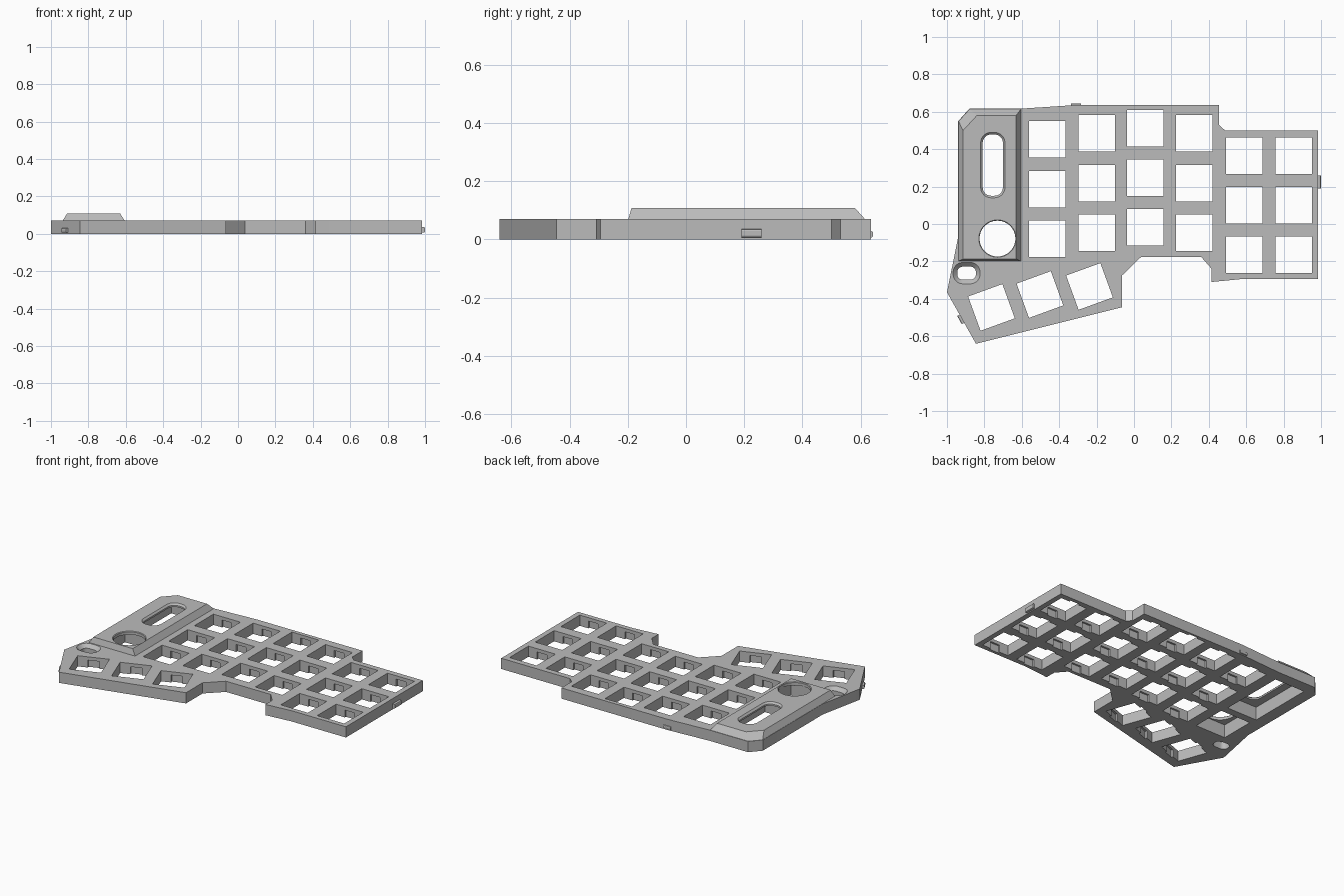
import bpy, bmesh, math
from mathutils import Matrix, Vector

cube = bpy.data.objects.get("Cube")
if cube:
    bpy.data.objects.remove(cube, do_unlink=True)

THICK, HUMP_TOP = 0.07, 0.108
KEY, PITCH = 0.195, 0.265

grey = bpy.data.materials.new("matte grey")
grey.use_nodes = True
grey.diffuse_color = (0.5, 0.5, 0.5, 1)
grey.node_tree.nodes["Principled BSDF"].inputs["Base Color"].default_value = (0.5, 0.5, 0.5, 1)


def loft(bm, rings):
    """Closed solid through matching rings given as (points, z)."""
    loops = [[bm.verts.new((x, y, z)) for x, y in pts] for pts, z in rings]
    n = len(loops[0])
    for low, high in zip(loops, loops[1:]):
        for i in range(n):
            j = (i + 1) % n
            bm.faces.new((low[i], low[j], high[j], high[i]))
    bm.faces.new(loops[0][::-1])
    bm.faces.new(loops[-1])


def box(bm, centre, size, z0, z1, angle=0):
    m = (Matrix.Translation((centre[0], centre[1], (z0 + z1) / 2))
         @ Matrix.Rotation(angle, 4, 'Z')
         @ Matrix.Diagonal((size[0], size[1], z1 - z0, 1)))
    bmesh.ops.create_cube(bm, size=1, matrix=m)


def rounded(cx, cy, w, h, r, steps=8):
    """Counter-clockwise rounded rectangle."""
    pts = []
    for k, (sx, sy) in enumerate(((1, 1), (-1, 1), (-1, -1), (1, -1))):
        for i in range(steps + 1):
            a = math.pi / 2 * (k + i / steps)
            pts.append((cx + sx * (w / 2 - r) + r * math.cos(a),
                        cy + sy * (h / 2 - r) + r * math.sin(a)))
    return pts


def finish(bm, name):
    bmesh.ops.recalc_face_normals(bm, faces=bm.faces)
    mesh = bpy.data.meshes.new(name)
    bm.to_mesh(mesh)
    bm.free()
    ob = bpy.data.objects.new(name, mesh)
    bpy.context.collection.objects.link(ob)
    mesh.materials.append(grey)
    return ob


def combine(body, bm, operation):
    """Apply one exact boolean and drop the helper."""
    tool = finish(bm, "cutter")
    mod = body.modifiers.new("bool", 'BOOLEAN')
    mod.operation, mod.solver, mod.object = operation, 'EXACT', tool
    deps = bpy.context.evaluated_depsgraph_get()
    mesh = bpy.data.meshes.new_from_object(body.evaluated_get(deps))
    body.modifiers.clear()
    body.data = mesh
    bpy.data.objects.remove(tool, do_unlink=True)


# Plate with its stepped outline
outline = [(-.94, .55), (-.88, .617), (-.6, .617), (-.31, .636), (.455, .636),
           (.455, .53), (.487, .5), (.985, .5), (.985, -.293), (.59, -.293),
           (.415, -.31), (.415, -.24), (.36, -.177), (.037, -.177),
           (-.064, -.275), (-.064, -.445), (-.845, -.64), (-1, -.365), (-.94, -.07)]
bm = bmesh.new()
loft(bm, [(outline, 0), (outline, THICK)])
case = finish(bm, "case_plate")

# Raised housing with sloping sides
base = [(-.938, -.198), (-.605, -.198), (-.605, .614), (-.879, .614), (-.938, .549)]
crown = [(-.914, -.187), (-.63, -.187), (-.63, .58), (-.84, .58), (-.914, .5)]
bm = bmesh.new()
loft(bm, [(crown, THICK / 2), (base, THICK), (crown, HUMP_TOP)])
combine(case, bm, 'UNION')

# Key positions: staggered columns, then the turned thumb cluster
keys = []
for x, top in ((-.465, .452), (-.2, .484), (.06, .513), (.323, .484), (.59, .366), (.853, .366)):
    keys += [(x, top - row * PITCH, 0) for row in range(3)]
keys += [(x, y, math.radians(20)) for x, y in ((-.762, -.446), (-.503, -.377), (-.238, -.334))]

# Square key holes
bm = bmesh.new()
for x, y, a in keys:
    box(bm, (x, y), (KEY, KEY), -.1, .2, a)
combine(case, bm, 'DIFFERENCE')

# Clip notches hidden below the top lip
bm = bmesh.new()
for x, y, a in keys:
    box(bm, (x, y), (.07, KEY + .024), -.1, .048, a)
combine(case, bm, 'DIFFERENCE')

# Hollows under the raised housing
bm = bmesh.new()
box(bm, (-.75, .32), (.22, .44), -.1, .086)
box(bm, (-.742, -.065), (.22, .23), -.1, .086)
combine(case, bm, 'DIFFERENCE')

# Display slot, knob hole and small oval opening, with chamfered rims
bm = bmesh.new()
for cx, cy, w, h, r, rim, z in ((-.755, .315, .108, .328, .045, .011, HUMP_TOP),
                                (-.73, -.078, .192, .192, .096, .004, HUMP_TOP),
                                (-.895, -.263, .1, .07, .03, .022, THICK)):
    inner = rounded(cx, cy, w, h, r)
    outer = rounded(cx, cy, w + 2 * rim, h + 2 * rim, r + rim)
    loft(bm, [(inner, -.1), (inner, z - rim), (outer, z), (outer, .2)])
combine(case, bm, 'DIFFERENCE')

bpy.context.view_layer.objects.active = case
case.select_set(True)
bpy.ops.object.shade_smooth_by_angle(angle=math.radians(25))
case.select_set(False)


# Small snap bumps on the outer walls
def snap_bump(name, x, y, angle, length, height):
    bm = bmesh.new()
    box(bm, (x, y), (.03, length), .006, .006 + height, angle)
    bmesh.ops.bevel(bm, geom=[e for e in bm.edges
                              if abs((e.verts[0].co - e.verts[1].co).length - length) < 1e-4],
                    offset=.007, segments=2, affect='EDGES', profile=.5)
    finish(bm, name)


edge_out = Vector((-.275, -.155))
snap_bump("left_snap", .985, .225, 0, .07, .03)
snap_bump("back_snap", -.31, .628, math.pi / 2, .054, .022)
snap_bump("corner_snap", -.92, -.506, math.atan2(edge_out.y, edge_out.x), .05, .024)
